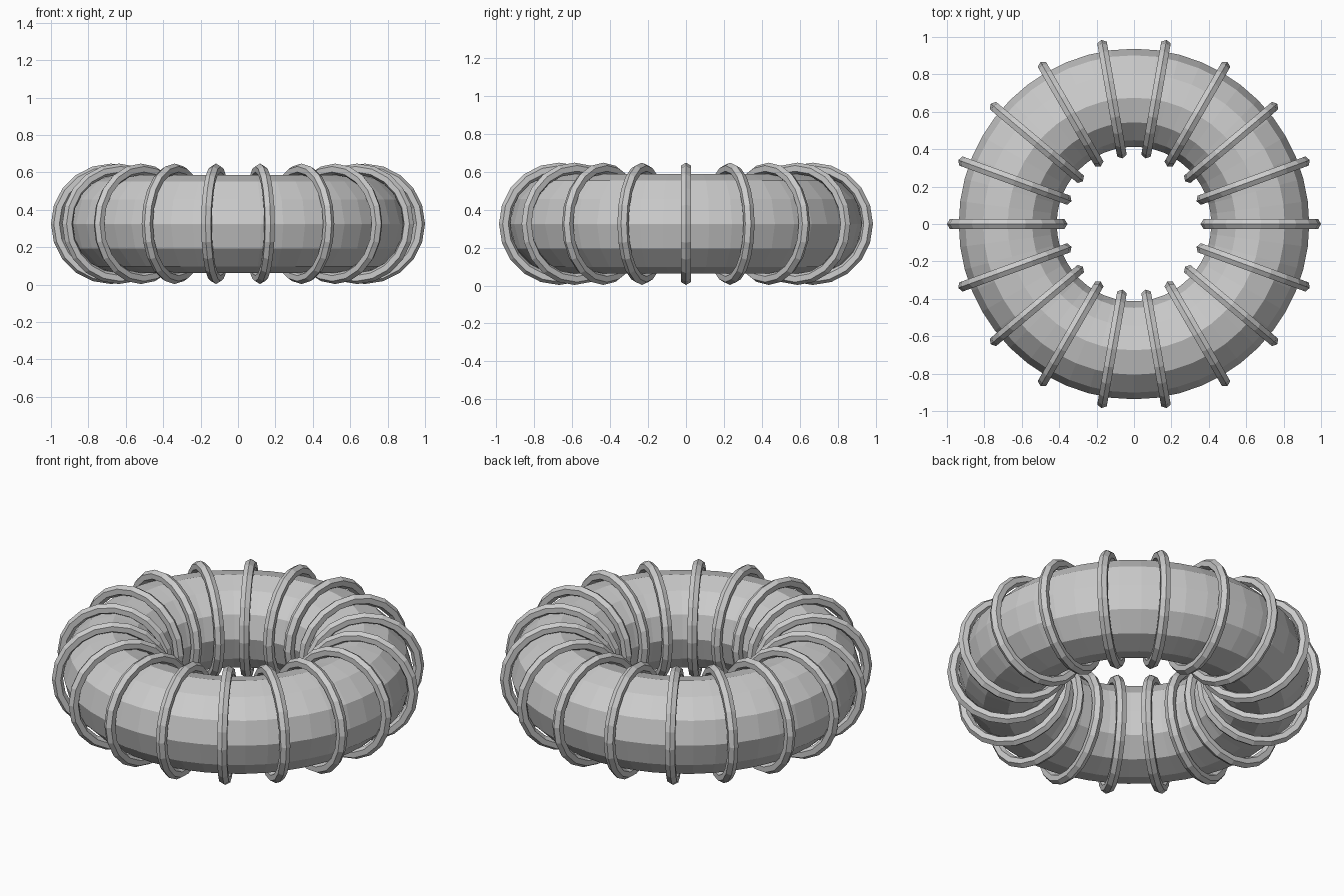
import bpy
import math
from mathutils import Matrix

cube = bpy.data.objects.get("Cube")
if cube:
    bpy.data.objects.remove(cube, do_unlink=True)

CENTRE_Z = 0.325
RING_COUNT = 18

grey = bpy.data.materials.new("plain_grey")
grey.use_nodes = True
colour = (0.6, 0.6, 0.6, 1)
grey.diffuse_color = colour
grey.node_tree.nodes["Principled BSDF"].inputs["Base Color"].default_value = colour


def torus(name, major, minor, major_sides, minor_sides):
    bpy.ops.mesh.primitive_torus_add(
        major_radius=major, minor_radius=minor,
        major_segments=major_sides, minor_segments=minor_sides)
    obj = bpy.context.object
    obj.name = name
    obj.data.materials.append(grey)
    return obj


# Thick main tube
tube = torus("main_tube", 0.675, 0.262, 48, 12)
tube.location.z = CENTRE_Z

# Thin hoops standing around the tube, each in its own radial plane
for i in range(RING_COUNT):
    hoop = torus(f"hoop_{i + 1}", 0.292, 0.03, 20, 6)
    hoop.matrix_world = (
        Matrix.Rotation(math.tau * i / RING_COUNT, 4, "Z")
        @ Matrix.Translation((0.678, 0, CENTRE_Z))
        @ Matrix.Rotation(math.pi / 2, 4, "X"))
